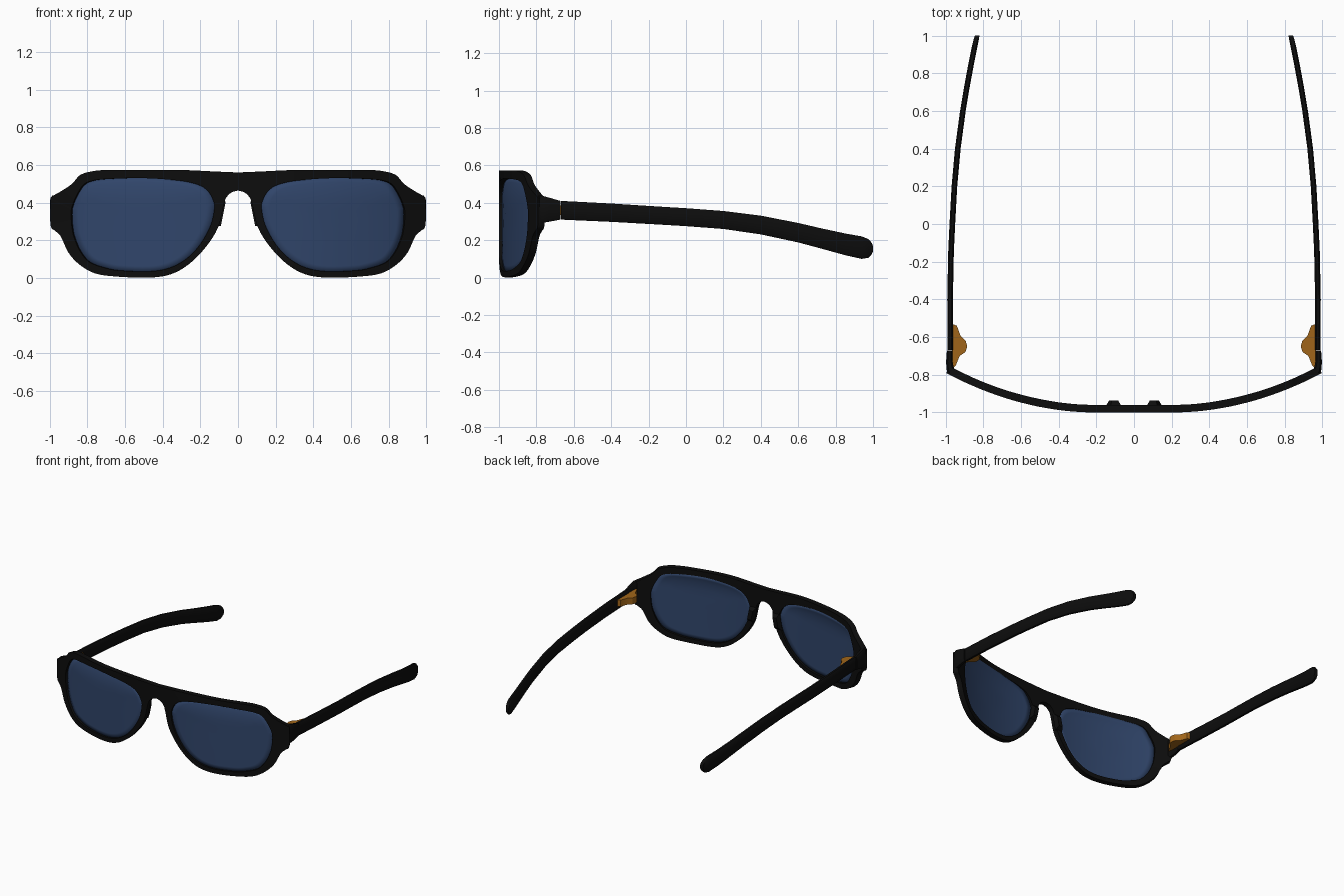
import bpy, bmesh, math
from mathutils import Vector

cube = bpy.data.objects.get("Cube")
if cube:
    bpy.data.objects.remove(cube, do_unlink=True)


def material(name, color):
    mat = bpy.data.materials.new(name)
    mat.use_nodes = True
    mat.diffuse_color = (*color, 1)
    mat.node_tree.nodes["Principled BSDF"].inputs["Base Color"].default_value = (*color, 1)
    return mat


BLACK = material("black plastic", (0.004, 0.004, 0.004))
BLUE = material("blue lens", (0.03, 0.06, 0.145))
BRASS = material("brass", (0.35, 0.13, 0.01))


def finish(name, bm, mat, angle=40):
    """Turn a left-hand half into a mirrored, smooth-shaded object."""
    bmesh.ops.recalc_face_normals(bm, faces=bm.faces)
    for face in bm.faces:
        face.smooth = True
    mesh = bpy.data.meshes.new(name)
    bm.to_mesh(mesh)
    bm.free()
    mesh.set_sharp_from_angle(angle=math.radians(angle))
    mesh.materials.append(mat)
    obj = bpy.data.objects.new(name, mesh)
    bpy.context.collection.objects.link(obj)
    mirror = obj.modifiers.new("mirror", 'MIRROR')
    mirror.use_mirror_merge = True
    mirror.merge_threshold = 0.0005
    return obj


def wrap(x, z, depth):
    """Place a flat point on the wrapped front, pushed back by depth."""
    t = max(abs(x) - 0.2, 0) / 0.78
    normal = Vector((-0.5 * t, 1, 0)).normalized()
    return Vector((x, -1 + 0.2 * t * t, z)) + normal * depth


def smooth_loop(points, steps=4):
    """Closed spline through points; segments touching the centre stay straight."""
    result, n = [], len(points)
    for i in range(n):
        a, b, c, d = (points[(i + k) % n] for k in (-1, 0, 1, 2))
        straight = b.x == 0 or c.x == 0
        for s in range(steps):
            t = s / steps
            if straight:
                result.append(b.lerp(c, t))
            else:
                result.append(0.5 * (2 * b + (c - a) * t + (2 * a - 5 * b + 4 * c - d) * t ** 2
                                     + (3 * b - a - 3 * c + d) * t ** 3))
    return result


# Half outline of the front paired with the lens opening, in hundredths
OUTLINE = [
    (0, 56, 16, 46), (12, 56.5, 20, 49), (30, 57.3, 30, 51.5), (50, 57.3, 50, 53),
    (70, 57.3, 70, 52.5), (78, 56.5, 78, 51.5), (84, 54.5, 82, 49.5), (88, 50, 84.5, 46),
    (94, 46, 87, 41), (99, 43, 88, 38), (99.5, 41, 88.5, 36), (99.5, 28, 88.5, 31),
    (97, 25, 88, 26), (94, 22, 87, 21.5), (90, 13.5, 84, 14.5), (84, 7, 79, 8.5),
    (76, 2.5, 71, 5.5), (65, 0.8, 63, 4), (48, 0.2, 47, 3.5), (36, 2, 36, 5.5),
    (26, 7.5, 27, 10.5), (17, 16.5, 20, 18), (10.5, 27, 14.5, 28), (7.5, 39, 12.5, 37),
    (6, 43, 12.8, 40), (3, 45.7, 13.5, 42), (0, 46.4, 14.5, 44)]
outer = smooth_loop([Vector((p[0], p[1])) / 100 for p in OUTLINE])
inner = smooth_loop([Vector((p[2], p[3])) / 100 for p in OUTLINE])

# Front frame: two rings bridged on the front, back, rim and opening
bm = bmesh.new()
rings = [[bm.verts.new(wrap(p.x, p.y, depth)) for p in loop]
         for loop, depth in ((outer, 0), (inner, 0), (inner, 0.04), (outer, 0.04))]
count = len(outer)
for k in range(4):
    a, b = rings[k], rings[(k + 1) % 4]
    for i in range(count):
        j = (i + 1) % count
        if k == 3 and outer[i].x < 1e-5 and outer[j].x < 1e-5:
            continue  # open on the mirror plane
        bm.faces.new((a[i], a[j], b[j], b[i]))
frame = finish("front_frame", bm, BLACK)
bevel = frame.modifiers.new("soft edges", 'BEVEL')
bevel.width = 0.005
bevel.segments = 2
bevel.angle_limit = math.radians(50)

# Lenses: concentric rings that lean back along the top edge
bm = bmesh.new()
centre = sum(inner, Vector((0, 0))) / count


def lens_point(p):
    lean = min(max((p.y - 0.42) / 0.11, 0), 1)
    return wrap(p.x, p.y, 0.018 + 0.02 * lean * lean)


rings = [[bm.verts.new(lens_point(centre.lerp(p, size))) for p in inner]
         for size in (1.01, 0.9, 0.75, 0.5, 0.25)]
for a, b in zip(rings, rings[1:]):
    for i in range(count):
        j = (i + 1) % count
        bm.faces.new((a[i], a[j], b[j], b[i]))
bm.faces.new(rings[-1])
lenses = finish("lenses", bm, BLUE)
solid = lenses.modifiers.new("thickness", 'SOLIDIFY')
solid.thickness = 0.006
solid.offset = 0


def sweep(name, sections, mat):
    """Loft chamfered upright sections given as x, y, z, half height, half width."""
    bm = bmesh.new()
    corner = [(1, 0.8), (0.5, 1), (-0.5, 1), (-1, 0.8),
              (-1, -0.8), (-0.5, -1), (0.5, -1), (1, -0.8)]
    rows = [[bm.verts.new((x + u * w, y, z + v * h)) for u, v in corner]
            for x, y, z, h, w in sections]
    for a, b in zip(rows, rows[1:]):
        for i in range(8):
            j = (i + 1) % 8
            bm.faces.new((a[i], a[j], b[j], b[i]))
    bm.faces.new(rows[0])
    bm.faces.new(rows[-1])
    return finish(name, bm, mat)


# End pieces that turn the front towards the temples
sweep("end_pieces", [
    (0.968, -0.795, 0.357, 0.078, 0.02), (0.975, -0.77, 0.365, 0.073, 0.02),
    (0.98, -0.73, 0.363, 0.064, 0.017), (0.978, -0.672, 0.36, 0.05, 0.015)], BLACK)

# Temples, dropping and curving inwards to a rounded tip
sweep("temples", [
    (0.975, -0.668, 0.36, 0.05, 0.015), (0.976, -0.4, 0.347, 0.049, 0.015),
    (0.971, -0.15, 0.332, 0.048, 0.015), (0.964, 0, 0.323, 0.048, 0.015),
    (0.953, 0.2, 0.308, 0.048, 0.015), (0.935, 0.4, 0.281, 0.05, 0.015),
    (0.908, 0.6, 0.24, 0.052, 0.015), (0.888, 0.72, 0.21, 0.054, 0.015),
    (0.864, 0.85, 0.178, 0.058, 0.015), (0.846, 0.94, 0.16, 0.06, 0.015),
    (0.838, 0.975, 0.156, 0.05, 0.014), (0.834, 0.992, 0.155, 0.032, 0.013),
    (0.832, 1, 0.155, 0.014, 0.012)], BLACK)

# Brass hinges: a knuckle profile extruded upright
bm = bmesh.new()
profile = [(0.965, -0.77), (0.945, -0.75), (0.925, -0.7), (0.895, -0.68), (0.885, -0.65),
           (0.893, -0.62), (0.92, -0.595), (0.94, -0.54), (0.965, -0.53)]
face = bm.faces.new([bm.verts.new((x, y, 0.335)) for x, y in profile])
top = bmesh.ops.extrude_face_region(bm, geom=[face])["geom"]
bmesh.ops.translate(bm, vec=(0, 0, 0.05),
                    verts=[v for v in top if isinstance(v, bmesh.types.BMVert)])
finish("hinges", bm, BRASS, 30)

# Nose pads: tapered blocks on the back of the rim
bm = bmesh.new()
bmesh.ops.create_cube(bm, size=1)
for v in bm.verts:
    taper = 0.55 if v.co.y > 0 else 1
    z = v.co.z * 0.13 * taper
    v.co = (0.108 + v.co.x * 0.06 * taper - z * 0.2, -0.952 + v.co.y * 0.032, 0.34 + z)
finish("nose_pads", bm, BLACK)
